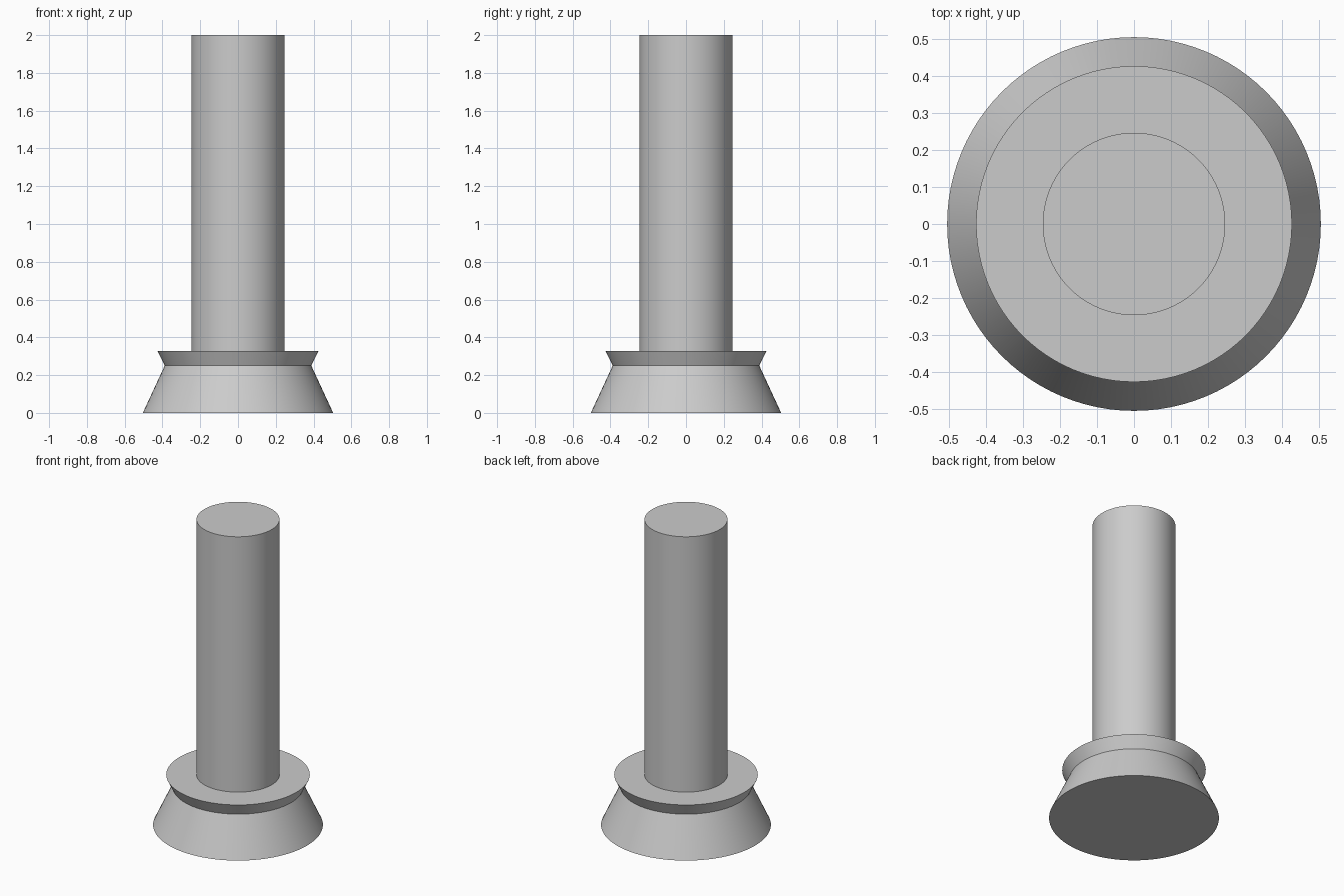
import bpy
import bmesh
import math

cube = bpy.data.objects.get("Cube")
if cube:
    bpy.data.objects.remove(cube, do_unlink=True)

SEGMENTS = 96

# Single plain grey material
grey = bpy.data.materials.new("plain_grey")
grey.use_nodes = True
colour = (0.6, 0.6, 0.6, 1.0)
grey.diffuse_color = colour
grey.node_tree.nodes["Principled BSDF"].inputs["Base Color"].default_value = colour


def turned_part(name, profile):
    """Stack rings of (radius, height) into a closed turned solid."""
    bm = bmesh.new()
    rings = []
    for radius, z in profile:
        ring = []
        for i in range(SEGMENTS):
            a = math.tau * i / SEGMENTS
            ring.append(bm.verts.new((radius * math.cos(a), radius * math.sin(a), z)))
        rings.append(ring)
    for low, high in zip(rings, rings[1:]):
        for i in range(SEGMENTS):
            j = (i + 1) % SEGMENTS
            bm.faces.new((low[i], low[j], high[j], high[i]))
    bm.faces.new(rings[0][::-1])
    bm.faces.new(rings[-1])
    mesh = bpy.data.meshes.new(name)
    bm.to_mesh(mesh)
    bm.free()
    mesh.materials.append(grey)
    obj = bpy.data.objects.new(name, mesh)
    bpy.context.collection.objects.link(obj)
    bpy.ops.object.select_all(action="DESELECT")
    obj.select_set(True)
    bpy.context.view_layer.objects.active = obj
    bpy.ops.object.shade_smooth_by_angle(angle=math.radians(30))
    return obj


# Tapered foot with a neck and a lip flaring out above it
turned_part("flared_base", [(0.504, 0), (0.388, 0.25), (0.426, 0.328)])

# Tall round column, sunk slightly into the base
turned_part("column", [(0.246, 0.3), (0.246, 2)])
